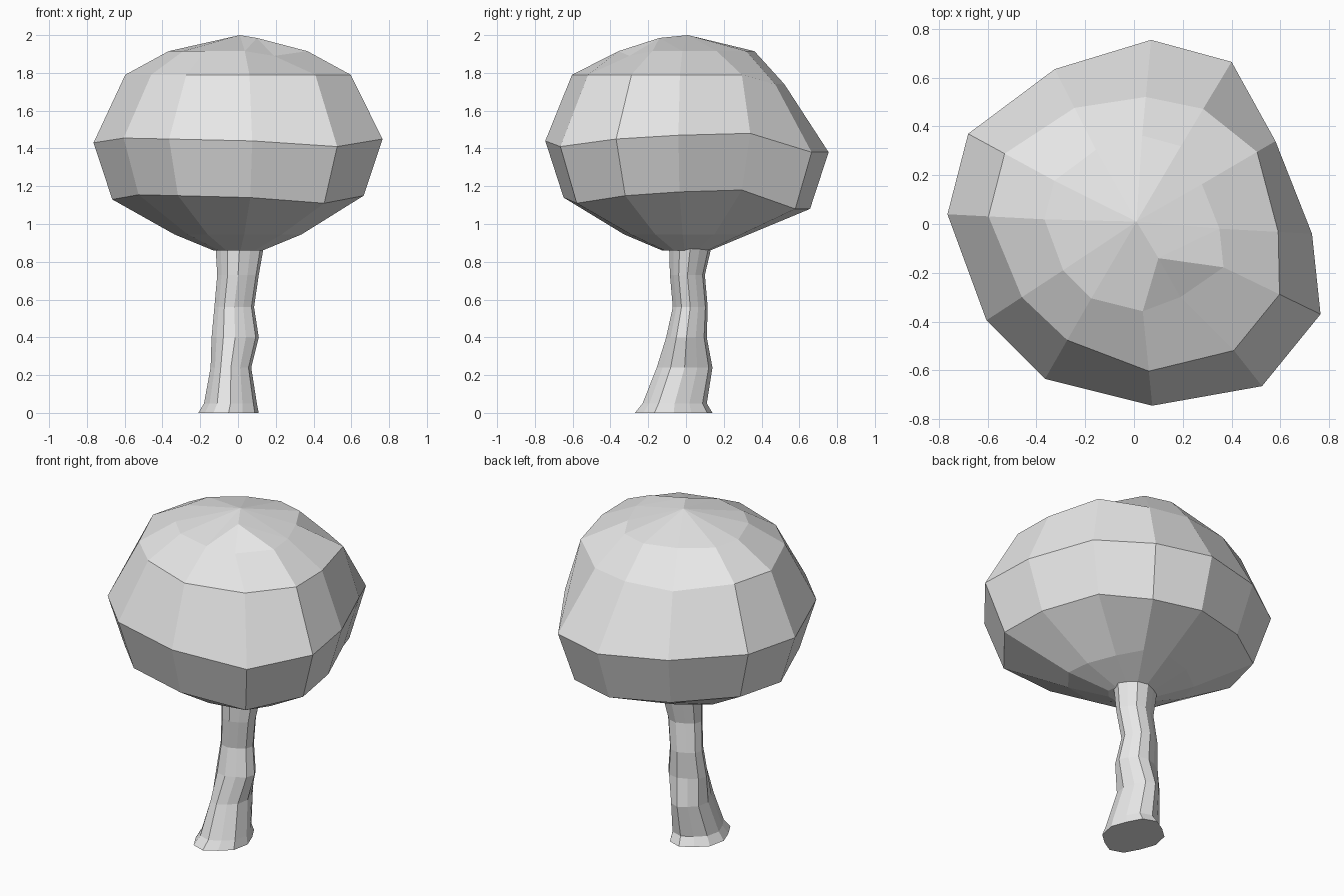
import bpy
import bmesh
from math import cos, sin, tau

default_cube = bpy.data.objects.get("Cube")
if default_cube:
    bpy.data.objects.remove(default_cube, do_unlink=True)

# One plain grey for the whole tree
grey = bpy.data.materials.new("light_grey")
grey.use_nodes = True
grey.diffuse_color = (0.8, 0.8, 0.8, 1)
shader = next(n for n in grey.node_tree.nodes if n.type == 'BSDF_PRINCIPLED')
shader.inputs["Base Color"].default_value = (0.8, 0.8, 0.8, 1)


def add_ring(bm, points):
    return [bm.verts.new(point) for point in points]


def bridge(bm, lower, upper):
    """Join two rings of equal length with a band of quads."""
    count = len(lower)
    for i in range(count):
        j = (i + 1) % count
        bm.faces.new((lower[i], lower[j], upper[j], upper[i]))


def finish(bm, name):
    bmesh.ops.recalc_face_normals(bm, faces=bm.faces)
    mesh = bpy.data.meshes.new(name)
    bm.to_mesh(mesh)
    bm.free()
    mesh.materials.append(grey)
    part = bpy.data.objects.new(name, mesh)
    bpy.context.collection.objects.link(part)
    return part


# Crown: the widest outline, clockwise from the back
outline = [
    (0.07, 0.755, 1.38), (0.40, 0.665, 1.38), (0.58, 0.34, 1.48),
    (0.73, -0.04, 1.47), (0.765, -0.37, 1.45), (0.525, -0.665, 1.41),
    (0.075, -0.745, 1.44), (-0.365, -0.635, 1.45), (-0.605, -0.395, 1.455),
    (-0.765, 0.04, 1.43), (-0.68, 0.37, 1.43), (-0.325, 0.635, 1.40),
]
shoulder_scale = [0.69, 0.71, 0.87, 0.81, 0.78, 0.78,
                  0.81, 0.75, 0.76, 0.78, 0.78, 0.75]


def level_ring(bm, scale, height):
    return add_ring(bm, [(x * scale, y * scale, height) for x, y, z in outline])


def build_crown():
    bm = bmesh.new()
    neck = level_ring(bm, 0.17, 0.86)
    underside = level_ring(bm, 0.44, 0.945)
    belly = add_ring(bm, [(x * 0.87, y * 0.87, z - 0.3) for x, y, z in outline])
    widest = add_ring(bm, outline)
    shoulder = add_ring(bm, [
        (x * s, y * s, 1.74 if y > 0.6 else 1.79)
        for (x, y, z), s in zip(outline, shoulder_scale)])
    crest = level_ring(bm, 0.48, 1.915)
    rings = [neck, underside, belly, widest, shoulder, crest]
    for lower, upper in zip(rings, rings[1:]):
        bridge(bm, lower, upper)
    bm.faces.new(neck)

    # Two peaks, with a small dent in the front edge of the crest
    crest[5].co = (0.19, -0.30, 1.89)
    peak = bm.verts.new((0.01, 0.01, 2.0))
    side_peak = bm.verts.new((0.10, -0.14, 1.985))
    for i in range(len(crest)):
        tip = side_peak if i in (3, 4, 5) else peak
        bm.faces.new((crest[i], crest[(i + 1) % len(crest)], tip))
    bm.faces.new((peak, crest[3], side_peak))
    bm.faces.new((peak, side_peak, crest[6]))
    return finish(bm, "crown")


# Trunk: height, left and right edges, front and back edges
levels = [
    (0.00, -0.21, 0.11, -0.27, 0.14),
    (0.05, -0.18, 0.10, -0.23, 0.11),
    (0.24, -0.145, 0.07, -0.155, 0.14),
    (0.40, -0.14, 0.11, -0.105, 0.11),
    (0.56, -0.125, 0.085, -0.07, 0.115),
    (0.73, -0.11, 0.11, -0.085, 0.10),
    (0.90, -0.12, 0.14, -0.09, 0.14),
]
SIDES = 12


def build_trunk():
    bm = bmesh.new()
    rings = []
    for height, x0, x1, y0, y1 in levels:
        points = []
        for i in range(SIDES):
            angle = tau * i / SIDES
            # Shallow grooves between the four main ridges
            radius = 0.91 if i % 3 == 1 else 1.0
            points.append(((x0 + x1) / 2 + (x1 - x0) / 2 * radius * cos(angle),
                           (y0 + y1) / 2 + (y1 - y0) / 2 * radius * sin(angle),
                           height))
        rings.append(add_ring(bm, points))
    for lower, upper in zip(rings, rings[1:]):
        bridge(bm, lower, upper)
    bm.faces.new(rings[0])
    bm.faces.new(rings[-1])
    return finish(bm, "trunk")


build_crown()
build_trunk()
